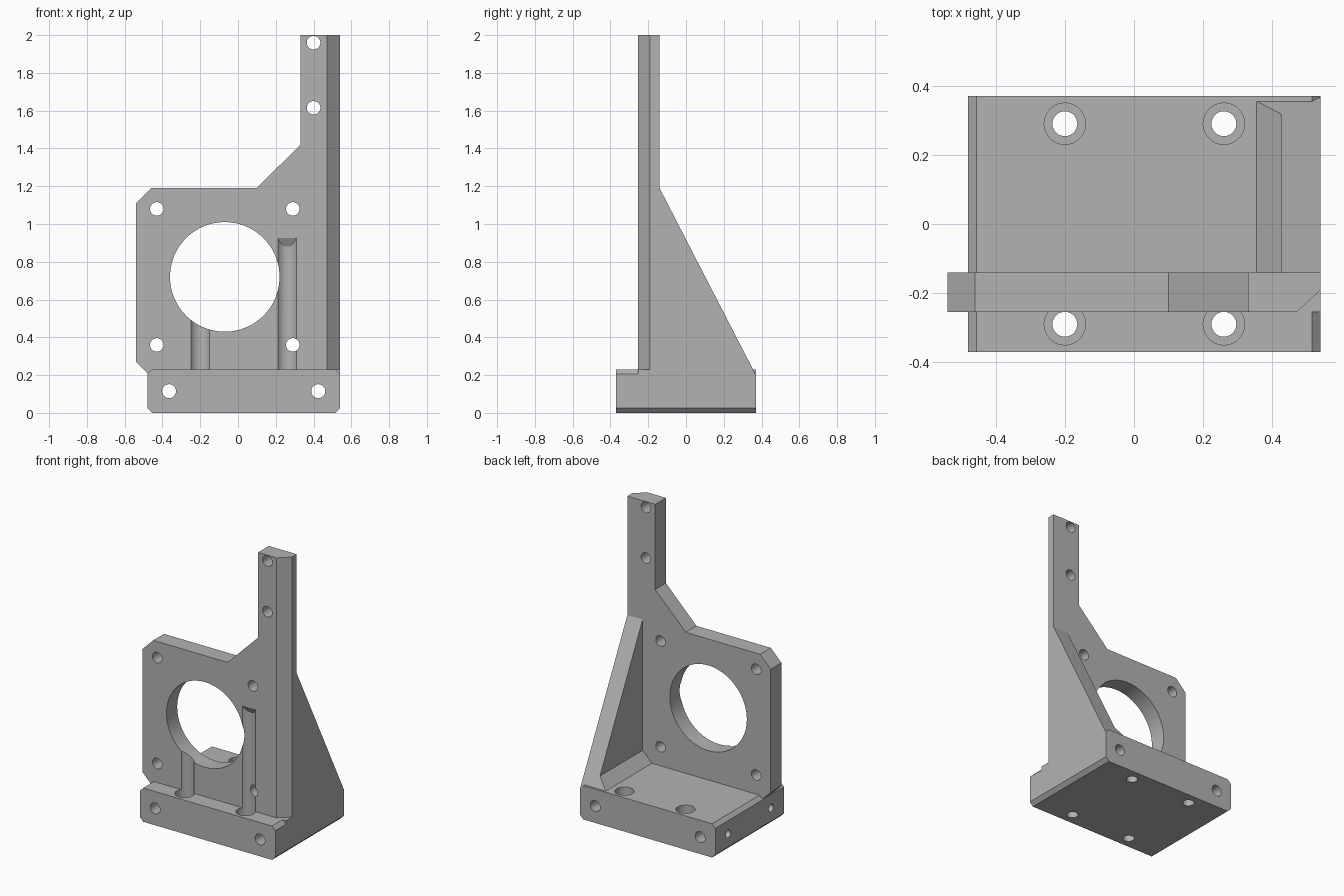
import bpy, bmesh, math
from mathutils import Vector

default = bpy.data.objects.get("Cube")
if default:
    bpy.data.objects.remove(default, do_unlink=True)

grey = bpy.data.materials.new("plain grey")
grey.use_nodes = True
colour = (0.45, 0.45, 0.45, 1)
grey.diffuse_color = colour
grey.node_tree.nodes["Principled BSDF"].inputs["Base Color"].default_value = colour


def place(axis, a, b, d):
    """Profile coordinates a, b and depth d along the axis."""
    return Vector({"x": (d, a, b), "y": (a, d, b), "z": (a, b, d)}[axis])


def extrude(name, points, axis, lo, hi):
    bm = bmesh.new()
    rings = [[bm.verts.new(place(axis, a, b, d)) for a, b in points] for d in (lo, hi)]
    for ring in rings:
        bm.faces.new(ring)
    for i in range(len(points)):
        j = (i + 1) % len(points)
        bm.faces.new((rings[0][i], rings[0][j], rings[1][j], rings[1][i]))
    bmesh.ops.recalc_face_normals(bm, faces=bm.faces)
    mesh = bpy.data.meshes.new(name)
    bm.to_mesh(mesh)
    bm.free()
    mesh.materials.append(grey)
    obj = bpy.data.objects.new(name, mesh)
    bpy.context.collection.objects.link(obj)
    return obj


def drill(name, a, b, r, axis, lo, hi, sides=32):
    turn = math.tau / sides
    circle = [(a + r * math.cos(i * turn), b + r * math.sin(i * turn)) for i in range(sides)]
    return extrude(name, circle, axis, lo, hi)


def combine(target, tool, operation):
    bpy.context.view_layer.objects.active = target
    mod = target.modifiers.new(operation, "BOOLEAN")
    mod.operation, mod.object, mod.solver = operation, tool, "EXACT"
    bpy.ops.object.modifier_apply(modifier=mod.name)
    bpy.data.objects.remove(tool, do_unlink=True)


# Base block with bevelled long edges
L, R, H, c = -0.48, 0.54, 0.23, 0.025
bracket = extrude("motor_bracket", [
    (L + c, 0), (R - c, 0), (R, c), (R, H - c), (R - c, H),
    (L + c, H), (L, H - c), (L, c)], "y", -0.37, 0.37)

# Upright plate with tall arm and a bevelled front right edge
plate = extrude("upright_plate", [
    (-0.46, 0.19), (-0.46, 0.1), (R, 0.1), (R, 2), (0.33, 2), (0.33, 1.42),
    (0.10, 1.19), (-0.46, 1.19), (-0.54, 1.11), (-0.54, 0.27)], "y", -0.255, -0.14)
edge = extrude("edge_cutter", [(0.47, -0.255), (0.47, -0.3), (0.6, -0.3),
                               (0.6, -0.135)], "z", H, 2.1)
combine(plate, edge, "DIFFERENCE")

# Side gusset with flared foot, trimmed to a sloping back
gusset = extrude("gusset", [
    (0.355, 0.1), (0.355, H), (0.425, 0.30), (0.425, 1.19), (R, 1.19), (R, 0.1)],
    "y", -0.18, 0.365)
wedge = extrude("wedge", [(-0.3, 0), (-0.3, 1.19), (-0.14, 1.19), (0.365, 0.21),
                          (0.365, 0)], "x", 0.2, 0.8)
combine(gusset, wedge, "INTERSECT")
combine(bracket, plate, "UNION")
combine(bracket, gusset, "UNION")

cutters = []
# Motor opening and its four screw holes
cutters.append(drill("motor_opening", -0.07, 0.72, 0.29, "y", -0.4, 0, 96))
for x in (-0.43, 0.29):
    for z in (0.36, 1.08):
        cutters.append(drill("motor_screw_hole", x, z, 0.036, "y", -0.4, 0))
# Arm holes
for z in (1.615, 1.96):
    cutters.append(drill("arm_hole", 0.40, z, 0.036, "y", -0.4, 0))
# Long holes through the base, front to back
for x in (-0.365, 0.425):
    cutters.append(drill("base_long_hole", x, 0.115, 0.037, "y", -0.5, 0.5))
# Blind holes in the base end
for y in (-0.23, 0.23):
    cutters.append(drill("base_end_hole", y, 0.115, 0.026, "x", -0.6, -0.3))
# Counterbored vertical holes; the front ones leave grooves with sloping tops
for x in (-0.20, 0.26):
    for y in (-0.29, 0.29):
        cutters.append(drill("base_bolt_hole", x, y, 0.036, "z", -0.1, 0.2))
        bore = drill("counterbore", x, y, 0.06, "z", 0.12, 0.925)
        for v in bore.data.vertices:
            if y < 0 and v.co.z > 0.5:
                v.co.z -= 1.8 * (v.co.y + 0.255)
            elif v.co.z > 0.5:
                v.co.z = 0.4
        cutters.append(bore)
for cutter in cutters:
    combine(bracket, cutter, "DIFFERENCE")

# Tidy flat faces and shade the round walls smooth
bm = bmesh.new()
bm.from_mesh(bracket.data)
bmesh.ops.remove_doubles(bm, verts=bm.verts, dist=0.0001)
bmesh.ops.dissolve_limit(bm, angle_limit=0.01, verts=bm.verts, edges=bm.edges)
bm.to_mesh(bracket.data)
bm.free()
bpy.ops.object.select_all(action="DESELECT")
bracket.select_set(True)
bpy.context.view_layer.objects.active = bracket
bpy.ops.object.shade_smooth_by_angle(angle=math.radians(25))
